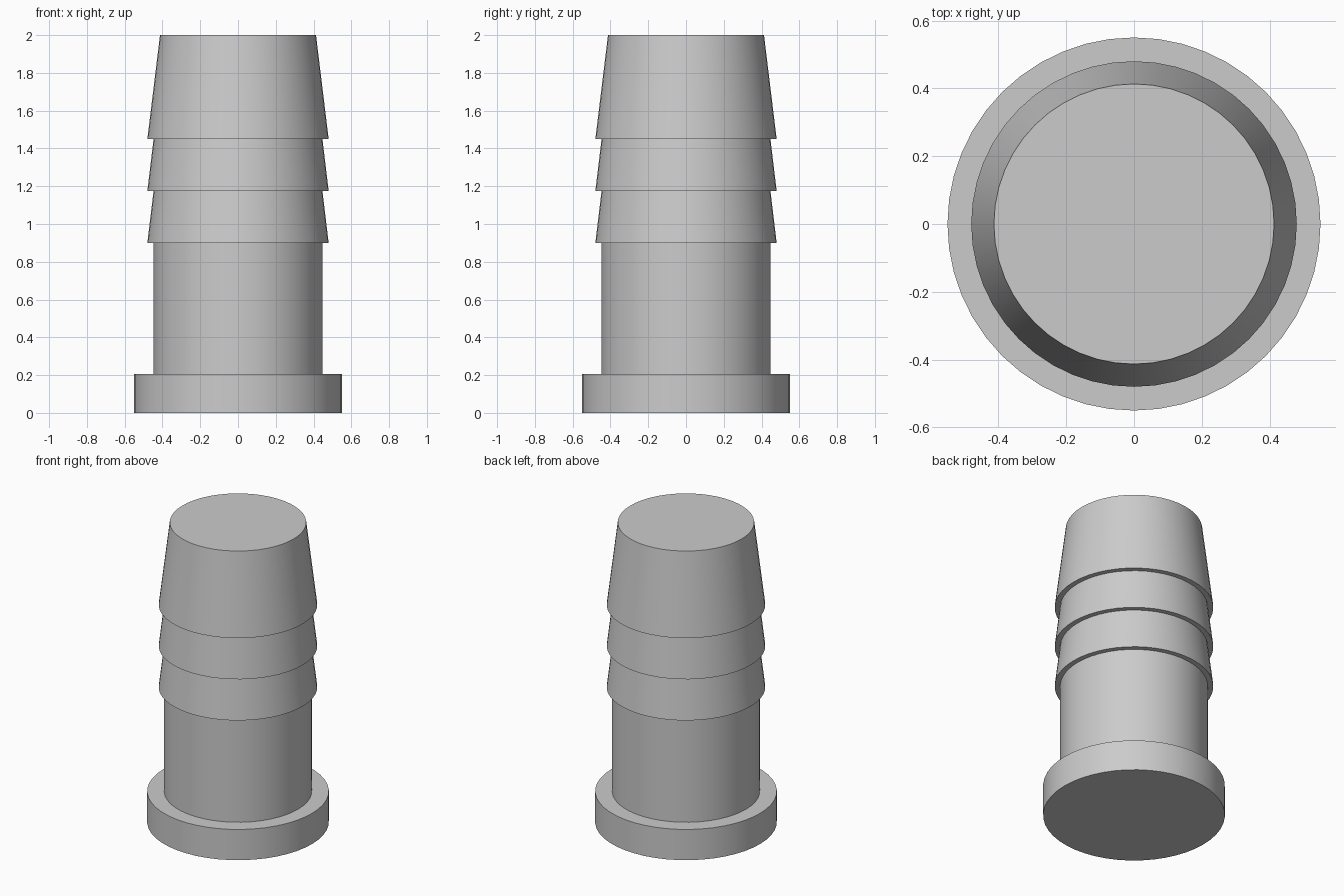
import bpy
import bmesh
import math
from mathutils import Vector

cube = bpy.data.objects.get("Cube")
if cube:
    bpy.data.objects.remove(cube, do_unlink=True)

SIDES = 48
FLANGE_R, STEM_R, BARB_R, TIP_R = 0.55, 0.447, 0.48, 0.413
FLANGE_TOP, TOP = 0.205, 2.0
BARB_BASES = (0.9, 1.175, 1.45)

# Plain grey plastic
grey = bpy.data.materials.new("grey plastic")
grey.use_nodes = True
colour = (0.6, 0.6, 0.6, 1)
grey.diffuse_color = colour
grey.node_tree.nodes["Principled BSDF"].inputs["Base Color"].default_value = colour

# Half profile: flange, straight stem, then three tapering barbs
profile = [(0, 0), (FLANGE_R, 0), (FLANGE_R, FLANGE_TOP), (STEM_R, FLANGE_TOP)]
for z in BARB_BASES:
    profile += [(STEM_R, z), (BARB_R, z)]
profile += [(TIP_R, TOP), (0, TOP)]

# Turn the profile around the vertical axis
bm = bmesh.new()
verts = [bm.verts.new((r, 0, z)) for r, z in profile]
edges = [bm.edges.new(pair) for pair in zip(verts, verts[1:])]
bmesh.ops.spin(bm, geom=verts + edges, cent=Vector(), axis=Vector((0, 0, 1)),
               angle=math.tau, steps=SIDES, use_duplicate=False)
bmesh.ops.remove_doubles(bm, verts=bm.verts, dist=0.0001)
bmesh.ops.recalc_face_normals(bm, faces=bm.faces)

mesh = bpy.data.meshes.new("barbed_plug")
bm.to_mesh(mesh)
bm.free()
mesh.materials.append(grey)
plug = bpy.data.objects.new("barbed_plug", mesh)
bpy.context.collection.objects.link(plug)

# Smooth round walls with crisp rims
bpy.ops.object.select_all(action="DESELECT")
plug.select_set(True)
bpy.context.view_layer.objects.active = plug
bpy.ops.object.shade_smooth_by_angle(angle=math.radians(30))
